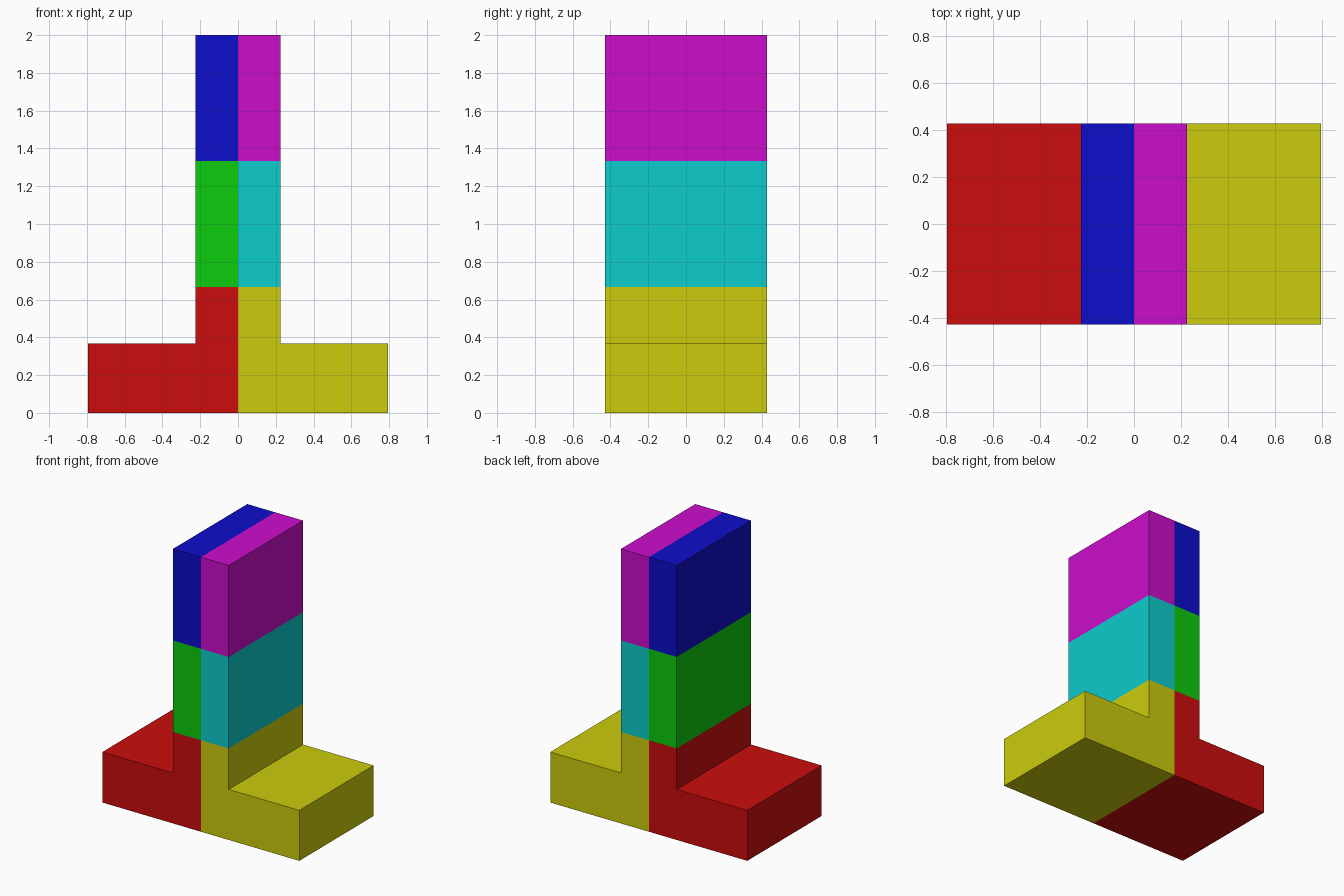
import bpy, bmesh

if "Cube" in bpy.data.objects:
    bpy.data.objects.remove(bpy.data.objects["Cube"])

BASE_X, STEM_X, HALF_Y = 0.794, 0.225, 0.428
BASE_Z, TOP_Z = 0.368, 2.0
LOW, HIGH = TOP_Z / 3, TOP_Z * 2 / 3      # colour band heights


def material(name, rgb):
    mat = bpy.data.materials.new(name)
    mat.diffuse_color = (*rgb, 1)
    mat.use_nodes = True
    mat.node_tree.nodes["Principled BSDF"].inputs["Base Color"].default_value = mat.diffuse_color
    return mat


on, off = 0.604, 0.004
# left column bottom to top, then right column bottom to top
mats = [material("red", (on, off, off)), material("green", (off, on, off)),
        material("blue", (off, off, on)), material("yellow", (on, on, off)),
        material("cyan", (off, on, on)), material("magenta", (on, off, on))]

# Upside-down T profile, extruded front to back
half = [(BASE_X, 0), (BASE_X, BASE_Z), (STEM_X, BASE_Z), (STEM_X, TOP_Z)]
profile = half + [(-x, z) for x, z in reversed(half)]
bm = bmesh.new()
face = bm.faces.new([bm.verts.new((x, -HALF_Y, z)) for x, z in profile])
ext = bmesh.ops.extrude_face_region(bm, geom=[face])
bmesh.ops.translate(bm, vec=(0, 2 * HALF_Y, 0),
                    verts=[v for v in ext["geom"] if isinstance(v, bmesh.types.BMVert)])

# Cut along the colour borders
for co, no in (((0, 0, 0), (1, 0, 0)), ((0, 0, LOW), (0, 0, 1)), ((0, 0, HIGH), (0, 0, 1))):
    bmesh.ops.bisect_plane(bm, geom=bm.verts[:] + bm.edges[:] + bm.faces[:],
                           plane_co=co, plane_no=no)
bmesh.ops.recalc_face_normals(bm, faces=bm.faces[:])

# Colour by side and by height band
for f in bm.faces:
    c = f.calc_center_bounds()
    f.material_index = (3 if c.x > 0 else 0) + (c.z > LOW) + (c.z > HIGH)

mesh = bpy.data.meshes.new("t_block")
bm.to_mesh(mesh)
bm.free()
for m in mats:
    mesh.materials.append(m)
bpy.context.collection.objects.link(bpy.data.objects.new("t_block", mesh))
